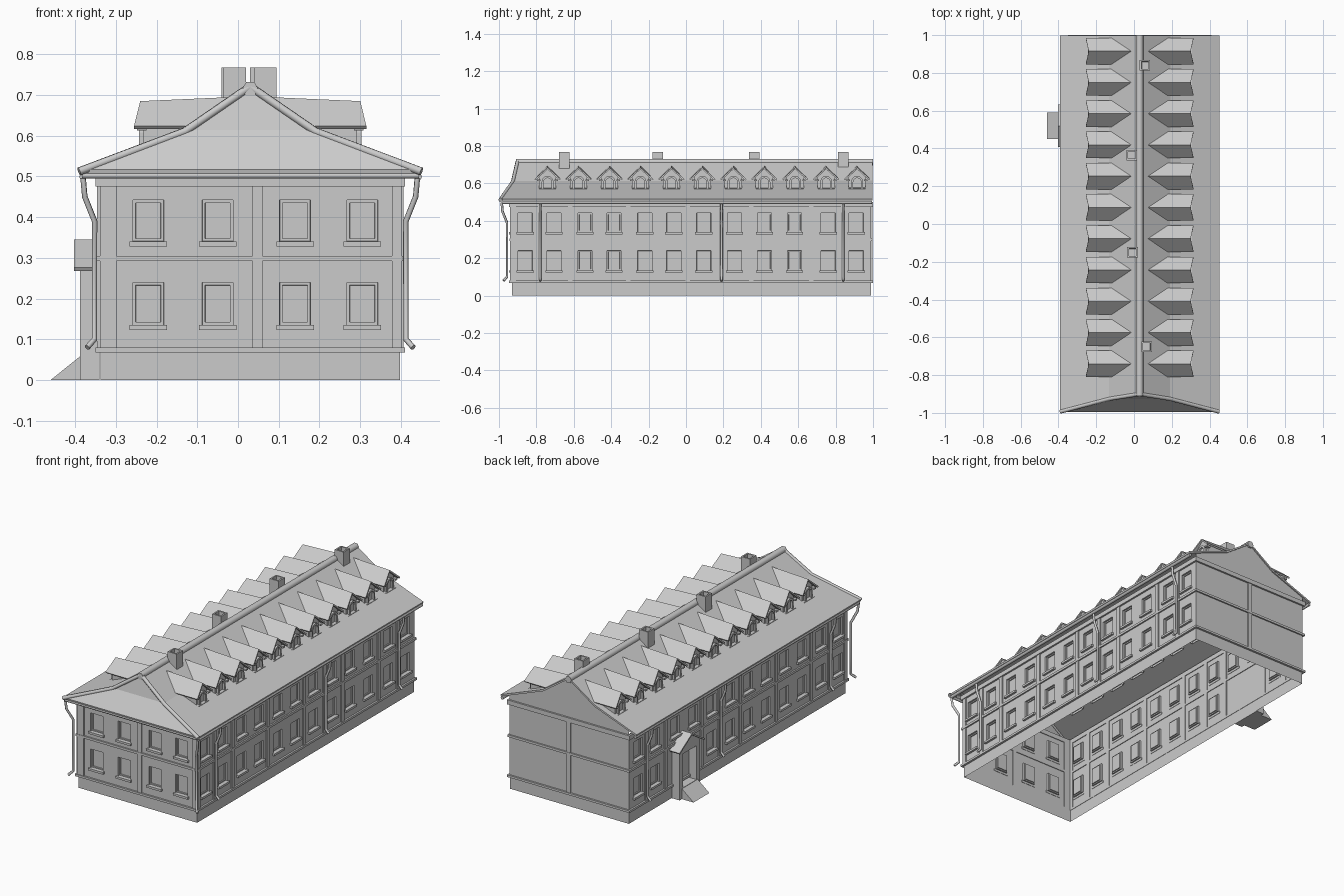
import bpy
import bmesh
import math
from mathutils import Matrix, Vector

cube = bpy.data.objects.get("Cube")
if cube:
    bpy.data.objects.remove(cube, do_unlink=True)

grey = bpy.data.materials.new("plain_grey")
grey.use_nodes = True
grey.diffuse_color = (0.6, 0.6, 0.6, 1)
grey.node_tree.nodes["Principled BSDF"].inputs["Base Color"].default_value = (0.6, 0.6, 0.6, 1)
UP = Vector((0, 0, 1))
MID = 0.03                # x of the ridge


def link(name, mesh):
    obj = bpy.data.objects.new(name, mesh)
    bpy.context.collection.objects.link(obj)
    mesh.materials.clear()
    mesh.materials.append(grey)
    return obj


def finish(name, bm, thickness=0):
    bm.normal_update()
    mesh = bpy.data.meshes.new(name)
    bm.to_mesh(mesh)
    bm.free()
    obj = link(name, mesh)
    if thickness:
        mod = obj.modifiers.new("thickness", "SOLIDIFY")
        mod.thickness = thickness
        mod.offset = 0
    return obj


def add_faces(bm, points, faces):
    verts = [bm.verts.new(p) for p in points]
    return [bm.faces.new([verts[i] for i in f]) for f in faces]


def add_box(bm, xs, ys, zs, frame=None):
    lo, hi = Vector((xs[0], ys[0], zs[0])), Vector((xs[1], ys[1], zs[1]))
    place = Matrix.Translation((lo + hi) / 2) @ Matrix.Diagonal((*(hi - lo), 1))
    geo = bmesh.ops.create_cube(bm, size=1, matrix=(frame or Matrix()) @ place)
    return geo["verts"]


def tube(name, points, radius):
    curve = bpy.data.curves.new(name, "CURVE")
    curve.dimensions = "3D"
    curve.bevel_depth = radius
    curve.bevel_resolution = 1
    curve.use_fill_caps = True
    spline = curve.splines.new("POLY")
    spline.points.add(len(points) - 1)
    for p, co in zip(spline.points, points):
        p.co = (*co, 1)
    temp = bpy.data.objects.new(name, curve)
    bpy.context.collection.objects.link(temp)
    deps = bpy.context.evaluated_depsgraph_get()
    mesh = bpy.data.meshes.new_from_object(temp.evaluated_get(deps))
    bpy.data.objects.remove(temp, do_unlink=True)
    return link(name, mesh)


# Walls: cut into cells, window cells sunk in two steps, trim laid on top
LEVELS = [0.07, 0.135, 0.24, 0.34, 0.442, 0.505]


def wall(side, origin, direction, length, windows, pilasters, skip=()):
    o, d = Vector(origin), Vector(direction)
    n = d.cross(UP)
    frame = Matrix((d, n, UP)).transposed().to_4x4()
    frame.translation = o

    def along(c):
        return (c - o.dot(abs_axis)) * d.dot(abs_axis)
    abs_axis = Vector((abs(d.x), abs(d.y), 0))
    windows = sorted(windows, key=along)
    cuts = [0]
    for c in windows:
        cuts += [along(c) - 0.038, along(c) + 0.038]
    cuts.append(length)
    bm, trim = bmesh.new(), bmesh.new()
    holes = []
    for i in range(len(cuts) - 1):
        for j in range(len(LEVELS) - 1):
            u0, u1, z0, z1 = cuts[i], cuts[i + 1], LEVELS[j], LEVELS[j + 1]
            pts = [frame @ Vector(p) for p in
                   ((u0, 0, z0), (u1, 0, z0), (u1, 0, z1), (u0, 0, z1))]
            face = add_faces(bm, pts, [(0, 1, 2, 3)])
            if i % 2 and j % 2 and (windows[i // 2], j) not in skip:
                holes += face
                add_box(trim, (u0 - 0.008, u1 + 0.008), (-0.002, 0.012),
                        (z0 - 0.012, z0), frame)
    bm.normal_update()
    if holes:
        bmesh.ops.inset_individual(bm, faces=holes, thickness=0.001, depth=-0.009)
        bmesh.ops.inset_individual(bm, faces=holes, thickness=0.009, depth=0)
        bmesh.ops.inset_individual(bm, faces=holes, thickness=0.001, depth=-0.005)
    finish(side + "_wall", bm)
    for z0, z1, out in ((0.068, 0.08, 0.01), (0.292, 0.305, 0.008), (0.475, 0.5, 0.01)):
        add_box(trim, (-out, length + out if side != "back" else length), (-0.004, out),
                (z0, z1), frame)
    for c in pilasters:
        add_box(trim, (along(c) - 0.012, along(c) + 0.012), (-0.004, 0.006),
                (0.07, 0.5), frame)
    finish(side + "_wall_trim", trim)


side_windows = [-0.86, -0.705, -0.54, -0.385, -0.22, -0.065, 0.095, 0.26, 0.42, 0.58, 0.76, 0.91]
side_pilasters = [-0.922, -0.78, -0.62, -0.31, 0.01, 0.19, 0.35, 0.67, 0.84]
wall("front", (-0.34, -0.935, 0), (1, 0, 0), 0.74,
     [-0.22, -0.05, 0.14, 0.305], [-0.327, -0.31, 0.048, 0.39])
wall("left", (0.40, -0.935, 0), (0, 1, 0), 1.925, side_windows, side_pilasters)
wall("right", (-0.34, 0.99, 0), (0, -1, 0), 1.925, side_windows, side_pilasters,
     skip={(0.42, 1), (0.58, 1)})
wall("back", (0.40, 0.99, 0), (-1, 0, 0), 0.74, [], [MID])

# Plinth: four sides, open underneath
bm = bmesh.new()
add_box(bm, (-0.338, 0.398), (-0.93, 0.988), (0, 0.07))
bmesh.ops.delete(bm, geom=[f for f in bm.faces if abs(f.normal.z) > 0.5], context="FACES_ONLY")
finish("plinth", bm)

# Main roof: two pitches per side, hipped at the front, gabled at the back
profile = [(-0.39, 0.512, -0.993), (-0.13, 0.61, -0.925), (MID, 0.72, -0.9),
           (0.19, 0.61, -0.925), (0.45, 0.512, -0.993)]
bm = bmesh.new()
front = [(x, y, z) for x, z, y in profile]
back = [(x, 0.997, z) for x, z, y in profile]
add_faces(bm, front + back, [(i, i + 5, i + 6, i + 1) for i in range(4)]
          + [(0, 1, 3, 4), (1, 2, 3)])
bmesh.ops.recalc_face_normals(bm, faces=bm.faces)
finish("main_roof", bm, 0.01)

bm = bmesh.new()
add_faces(bm, [(0.40, 0.99, 0.5), (-0.34, 0.99, 0.5), (-0.34, 0.99, 0.531), (-0.13, 0.99, 0.61),
               (MID, 0.99, 0.72), (0.19, 0.99, 0.61), (0.40, 0.99, 0.531)], [range(7)])
finish("back_gable", bm)

# Ridge, hip caps and gutters
tube("ridge_cap", [(MID, -0.91, 0.714), (MID, 1, 0.714)], 0.02)
tube("hip_cap_right", front[:3], 0.011)
tube("hip_cap_left", front[2:], 0.011)
for name, x in (("right", -0.381), ("left", 0.443)):
    tube(name + "_gutter", [(x, -0.985, 0.499), (x, 0.995, 0.499)], 0.009)
tube("front_gutter", [(-0.381, -0.985, 0.502), (0.443, -0.985, 0.502)], 0.008)


# Downpipes: swan neck, long drop, kicked foot
def downpipe(name, x, y, dx, dy):
    steps = ((0.04, 0.495), (0.036, 0.45), (0.012, 0.39), (0.012, 0.1), (0.03, 0.08))
    tube(name, [(x + dx * out, y + dy * out, z) for out, z in steps], 0.007)


for s, x in ((-1, -0.34), (1, 0.40)):
    downpipe("front_downpipe", x, -0.945, s, -1)
    for y in (-0.78, 0.19, 0.84):
        downpipe("side_downpipe", x, y, s, 0)

# Dormers: eleven per side
roofs, bodies, arches = bmesh.new(), bmesh.new(), bmesh.new()
for s in (-1, 1):
    for i in range(11):
        yc = -0.74 + i * 0.1655

        def at(out, y, z):
            return (MID + s * out, yc + y, z)
        add_faces(roofs, [at(0.27, 0, 0.68), at(0.045, 0, 0.69),
                          at(0.14, 0.067, 0.62), at(0.285, 0.067, 0.62),
                          at(0.14, -0.067, 0.62), at(0.285, -0.067, 0.62)],
                  [(0, 1, 2, 3), (1, 0, 5, 4)])
        outline = [(-0.046, 0.55), (0.046, 0.55), (0.046, 0.636), (0, 0.677), (-0.046, 0.636)]
        add_faces(bodies, [at(0.262, y, z) for y, z in outline]
                  + [at(0.13, y, z) for y, z in outline],
                  [range(5), (0, 5, 9, 4), (1, 2, 7, 6)])
        xs = sorted((MID + s * 0.255, MID + s * 0.278))
        add_box(bodies, xs, (yc - 0.045, yc + 0.045), (0.563, 0.573))
        for side in (-0.047, 0.047):
            add_box(bodies, xs, (yc + side - 0.009, yc + side + 0.009), (0.612, 0.622))
        ring = []
        for r in (0.032, 0.021):
            ring.append(at(0.266, -r, 0.57))
            ring += [at(0.266, -r * math.cos(a), 0.608 + r * math.sin(a))
                     for a in (k * math.pi / 6 for k in range(7))]
            ring.append(at(0.266, r, 0.57))
        add_faces(arches, ring, [(k, k + 1, k + 10, k + 9) for k in range(8)])
for bm in (roofs, bodies, arches):
    bmesh.ops.recalc_face_normals(bm, faces=bm.faces)
finish("dormer_roofs", roofs, 0.009)
finish("dormer_walls", bodies)
finish("dormer_window_arches", arches, 0.014)

# Chimneys with a sunken flue
for x, y in ((0.058, 0.84), (-0.012, 0.365), (-0.008, -0.15), (0.067, -0.65)):
    bm = bmesh.new()
    add_box(bm, (x - 0.028, x + 0.028), (y - 0.028, y + 0.028), (0.65, 0.767))
    bm.normal_update()
    top = [f for f in bm.faces if f.normal.z > 0.5]
    bmesh.ops.inset_individual(bm, faces=top, thickness=0.012, depth=0)
    bmesh.ops.inset_individual(bm, faces=top, thickness=0.001, depth=-0.04)
    finish("chimney", bm)

# Porch on the right side: two cheeks, floor, gabled hood and ramp
bm = bmesh.new()
for ys in ((0.43, 0.46), (0.58, 0.61)):
    add_box(bm, (-0.388, -0.34), ys, (0, 0.285))
add_box(bm, (-0.388, -0.34), (0.46, 0.58), (0, 0.06))
add_box(bm, (-0.388, -0.34), (0.46, 0.58), (0.25, 0.28))
add_faces(bm, [(-0.388, 0.43, 0.28), (-0.388, 0.61, 0.28), (-0.388, 0.52, 0.338)], [(2, 1, 0)])
finish("porch", bm)
bm = bmesh.new()
add_faces(bm, [(x, y, z) for x in (-0.402, -0.34)
               for y, z in ((0.41, 0.272), (0.52, 0.341), (0.63, 0.272))],
          [(0, 3, 4, 1), (1, 4, 5, 2)])
finish("porch_roof", bm, 0.009)
bm = bmesh.new()
add_faces(bm, [(x, y, z) for y in (0.45, 0.59)
               for x, z in ((-0.46, 0), (-0.388, 0), (-0.388, 0.058))],
          [(0, 1, 2), (5, 4, 3), (0, 2, 5, 3), (0, 3, 4, 1), (1, 4, 5, 2)])
bmesh.ops.recalc_face_normals(bm, faces=bm.faces)
finish("porch_ramp", bm)
